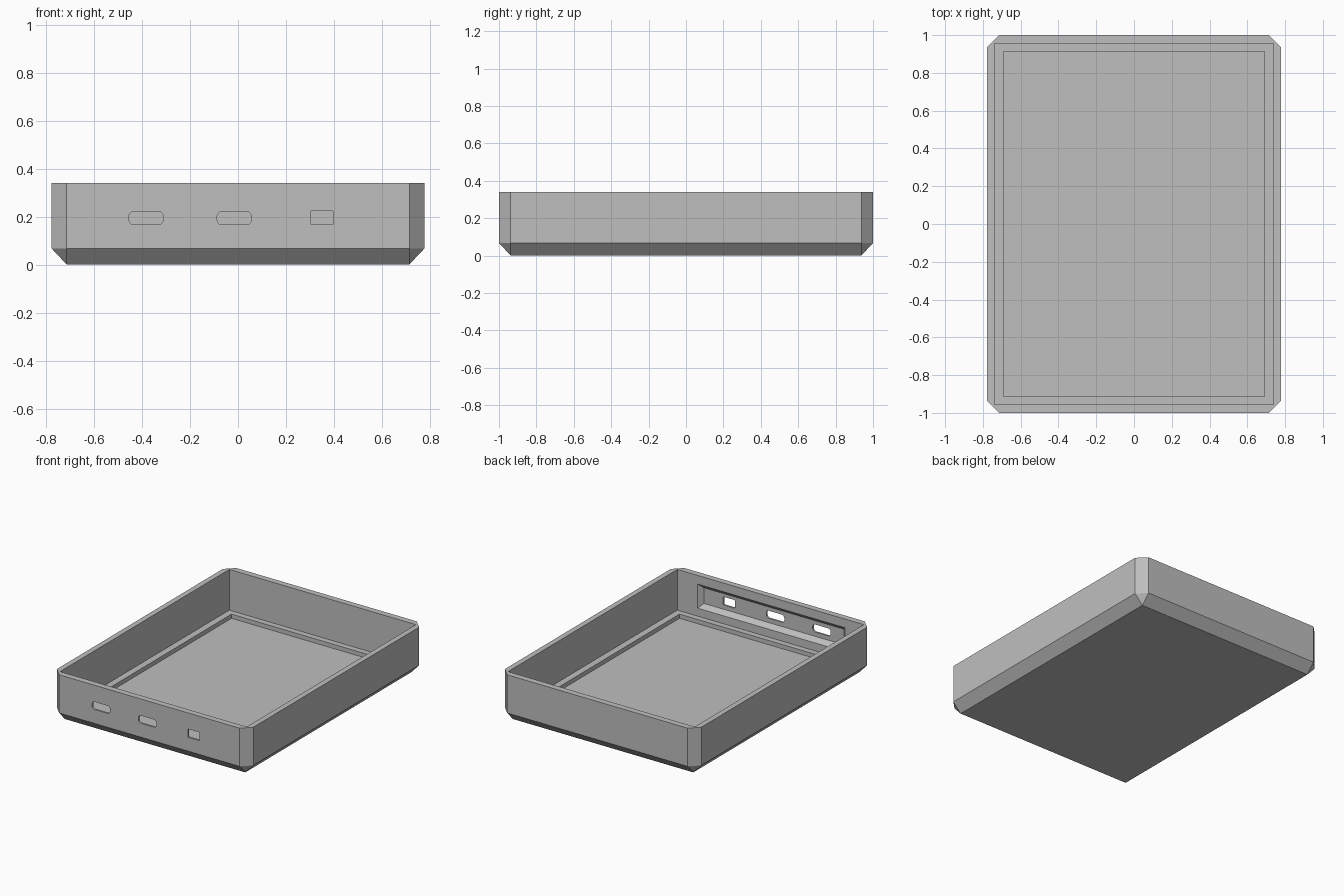
import bpy
import bmesh
from math import cos, sin, pi, radians

if "Cube" in bpy.data.objects:
    bpy.data.objects.remove(bpy.data.objects["Cube"])

HALF_X, HALF_Y, HEIGHT = 0.777, 1.0, 0.34
CHAMFER, CHAMFER_Z = 0.063, 0.067

grey = bpy.data.materials.new("plain_grey")
grey.use_nodes = True
colour = (0.52, 0.52, 0.52, 1)
grey.diffuse_color = colour
grey.node_tree.nodes["Principled BSDF"].inputs["Base Color"].default_value = colour


def hull(name, points):
    """Convex solid around the points, with coplanar faces merged."""
    bm = bmesh.new()
    for p in points:
        bm.verts.new(p)
    bmesh.ops.convex_hull(bm, input=bm.verts)
    bmesh.ops.dissolve_limit(bm, angle_limit=radians(0.5), verts=bm.verts, edges=bm.edges)
    bmesh.ops.recalc_face_normals(bm, faces=bm.faces)
    mesh = bpy.data.meshes.new(name)
    bm.to_mesh(mesh)
    bm.free()
    obj = bpy.data.objects.new(name, mesh)
    bpy.context.collection.objects.link(obj)
    mesh.materials.append(grey)
    return obj


def block(name, x, y, z0, z1):
    return hull(name, [(sx * x, sy * y, z) for sx in (-1, 1) for sy in (-1, 1) for z in (z0, z1)])


def port(name, x0, x1, z0, z1, r):
    """Rounded rectangular plug running through the front wall."""
    points = []
    for cx, cz, start in ((x1 - r, z1 - r, 0), (x0 + r, z1 - r, 1),
                          (x0 + r, z0 + r, 2), (x1 - r, z0 + r, 3)):
        for i in range(6):
            a = (start + i / 5) * pi / 2
            points += [(cx + r * cos(a), y, cz + r * sin(a)) for y in (-1.1, -0.9)]
    return hull(name, points)


def cut(target, cutter):
    mod = target.modifiers.new(cutter.name, 'BOOLEAN')
    mod.operation = 'DIFFERENCE'
    mod.solver = 'EXACT'
    mod.object = cutter
    bpy.context.view_layer.objects.active = target
    bpy.ops.object.modifier_apply(modifier=mod.name)
    bpy.data.objects.remove(cutter)


# Outer shell: chamfered on the upright and bottom edges, square at the rim
shell = []
for sx in (-1, 1):
    for sy in (-1, 1):
        shell.append((sx * (HALF_X - CHAMFER), sy * (HALF_Y - CHAMFER), 0))
        for z in (CHAMFER_Z, HEIGHT):
            shell.append((sx * HALF_X, sy * (HALF_Y - CHAMFER), z))
            shell.append((sx * (HALF_X - CHAMFER), sy * HALF_Y, z))
tray = hull("case_tray", shell)

# Main cavity and the sunken floor that leaves a ledge
cut(tray, block("cavity_cutter", 0.738, 0.956, 0.049, 0.5))
cut(tray, block("floor_cutter", 0.691, 0.914, 0.019, 0.2))

# Shallow sloped recess inside the front wall, extended into the cavity
recess = []
for y, inset in ((-0.986, 0.03), (-0.956, 0), (-0.926, -0.03)):
    for x in (-0.588 + inset, 0.578 - inset):
        for z in (0.106 + inset, 0.278 - inset):
            recess.append((x, y, z))
cut(tray, hull("recess_cutter", recess))

# Three port openings through the front wall
for x0, x1, z1, r in ((-0.454, -0.312, 0.221, 0.02), (-0.087, 0.055, 0.221, 0.02),
                      (0.304, 0.396, 0.225, 0.004)):
    cut(tray, port("port_cutter", x0, x1, 0.166, z1, r))
